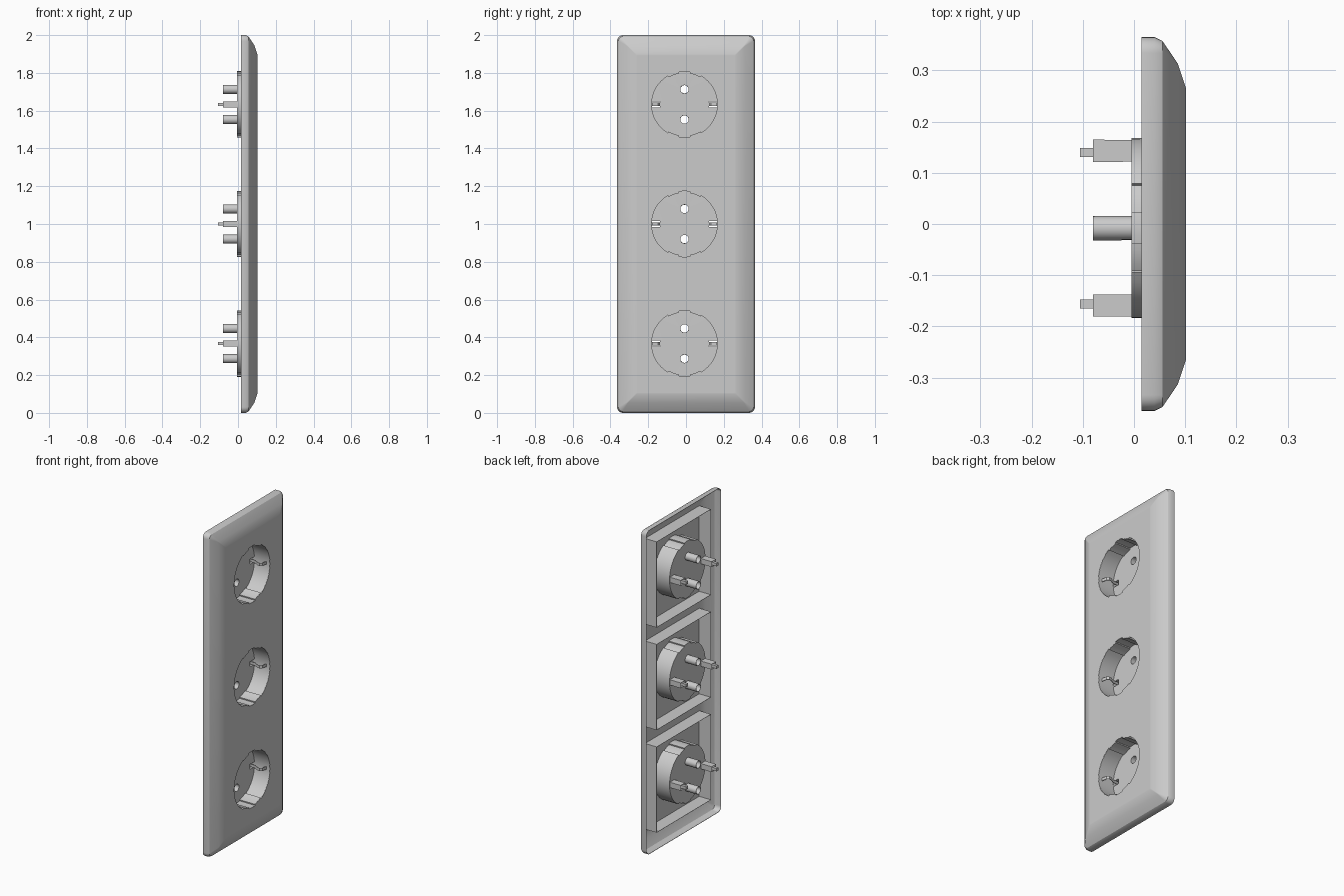
import bpy, bmesh, math
from mathutils import Vector

cube = bpy.data.objects.get("Cube")
if cube:
    bpy.data.objects.remove(cube, do_unlink=True)

grey = bpy.data.materials.new("light_grey_plastic")
grey.use_nodes = True
grey.diffuse_color = (0.6, 0.6, 0.6, 1)
grey.node_tree.nodes["Principled BSDF"].inputs["Base Color"].default_value = (0.6, 0.6, 0.6, 1)

FRONT, RIM, FLOOR, PIN_END, PRONG_END = 0.101, 0.015, -0.004, -0.08, -0.105
SOCKET_Y = -0.008
SOCKET_Z = [1 + i * 0.633 for i in (-1, 0, 1)]


# Profiles in the (y, z) plane
def rounded_rect(hy, hz, r, cy, cz, n=6):
    pts = []
    for k, (sy, sz) in enumerate([(1, 1), (-1, 1), (-1, -1), (1, -1)]):
        for i in range(n + 1):
            a = math.pi / 2 * (k + i / n)
            pts.append((cy + sy * (hy - r) + r * math.cos(a),
                        cz + sz * (hz - r) + r * math.sin(a)))
    return pts


def rect(hy, hz, cy, cz):
    return [(cy + hy, cz + hz), (cy - hy, cz + hz), (cy - hy, cz - hz), (cy + hy, cz - hz)]


def circle(r, cy, cz, n=16):
    return [(cy + r * math.cos(math.tau * i / n), cz + r * math.sin(math.tau * i / n))
            for i in range(n)]


def cup_outline(cy, cz, r=0.175, rib_r=0.167):
    """Circle with grooved guide ribs at the top and bottom."""
    inner, outer = math.asin(0.03 / r), math.asin(0.087 / r)
    pts = []
    for pole in (math.pi / 2, -math.pi / 2):
        spans = [(-math.pi / 2, -outer, r, 8), (-outer, -inner, rib_r, 4), (-inner, inner, r, 4),
                 (inner, outer, rib_r, 4), (outer, math.pi / 2, r, 8)]
        for k, (a, b, rad, n) in enumerate(spans):
            for i in range(n if k == 4 else n + 1):
                t = pole + a + (b - a) * i / n
                pts.append((cy + rad * math.cos(t), cz + rad * math.sin(t)))
    return pts


# Mesh helpers
def ring(bm, pts, x):
    return [bm.verts.new((x, y, z)) for y, z in pts]


def bridge(bm, a, b):
    for i in range(len(a)):
        j = (i + 1) % len(a)
        bm.faces.new((a[i], a[j], b[j], b[i]))


def fill(bm, *rings):
    edges = []
    for r in rings:
        for i in range(len(r)):
            pair = (r[i], r[(i + 1) % len(r)])
            edges.append(bm.edges.get(pair) or bm.edges.new(pair))
    bmesh.ops.triangle_fill(bm, use_beauty=True, edges=edges, normal=Vector((1, 0, 0)))


def finish(bm, name, thickness):
    bmesh.ops.recalc_face_normals(bm, faces=bm.faces)
    mesh = bpy.data.meshes.new(name)
    bm.to_mesh(mesh)
    bm.free()
    obj = bpy.data.objects.new(name, mesh)
    bpy.context.collection.objects.link(obj)
    mesh.materials.append(grey)
    bpy.ops.object.select_all(action="DESELECT")
    obj.select_set(True)
    bpy.context.view_layer.objects.active = obj
    # Wall thickness goes in first so that its rims shade as sharp edges
    mod = obj.modifiers.new("wall", "SOLIDIFY")
    mod.thickness = thickness
    mod.offset = 0
    bpy.ops.object.modifier_apply(modifier=mod.name)
    bpy.ops.object.shade_smooth_by_angle(angle=math.radians(30))


# Cover plate: hollow shell with sloped border, flat face and three openings
bm = bmesh.new()
previous = None
for x, inset in [(RIM, 0), (0.04, 0), (0.055, 0.007), (0.085, 0.052),
                 (FRONT, 0.1), (FRONT, 0.106)]:
    pts = rounded_rect(0.364 - inset, 0.999 - inset, max(0.03 - inset, 0.004), 0, 1)
    current = ring(bm, pts, x)
    if previous:
        bridge(bm, previous, current)
    previous = current
fill(bm, previous, *[ring(bm, cup_outline(SOCKET_Y, z), FRONT) for z in SOCKET_Z])
finish(bm, "cover_plate", 0.002)

for n, z in enumerate(SOCKET_Z, 1):
    # Square stiffening frame behind the plate
    bm = bmesh.new()
    frame = rect(0.264, 0.264, -0.005, z)
    bridge(bm, ring(bm, frame, 0.018), ring(bm, frame, FRONT - 0.003))
    finish(bm, f"back_frame_{n}", 0.002)

    # Cup with open pin tubes and earth slots running out of its floor
    bm = bmesh.new()
    outline = cup_outline(SOCKET_Y, z)
    floor = ring(bm, outline, FLOOR)
    bridge(bm, ring(bm, outline, FRONT), floor)
    holes = []
    for s in (-1, 1):
        for pts in (circle(0.023, SOCKET_Y, z + s * 0.08),
                    rect(0.021, 0.016, SOCKET_Y + s * 0.151, z)):
            hole = ring(bm, pts, FLOOR)
            bridge(bm, hole, ring(bm, pts, PIN_END))
            holes.append(hole)
    fill(bm, floor, *holes)
    finish(bm, f"socket_cup_{n}", 0.002)

    # Earth contacts: rear prong and bent spring strip in the cup
    for side, s in (("left", 1), ("right", -1)):
        bm = bmesh.new()
        prong = rect(0.008, 0.008, SOCKET_Y + s * 0.148, z)
        a, b = ring(bm, prong, PRONG_END), ring(bm, prong, -0.06)
        bridge(bm, a, b)
        bm.faces.new(a)
        bm.faces.new(b)
        strip = [(-0.07, 0.15), (0.02, 0.148), (0.045, 0.134), (0.06, 0.132),
                 (0.072, 0.142), (0.078, 0.172)]
        rows = [[bm.verts.new((x, SOCKET_Y + s * y, z + dz)) for dz in (-0.009, 0.009)]
                for x, y in strip]
        for p, q in zip(rows, rows[1:]):
            bm.faces.new((p[0], p[1], q[1], q[0]))
        finish(bm, f"earth_contact_{side}_{n}", 0.003)
